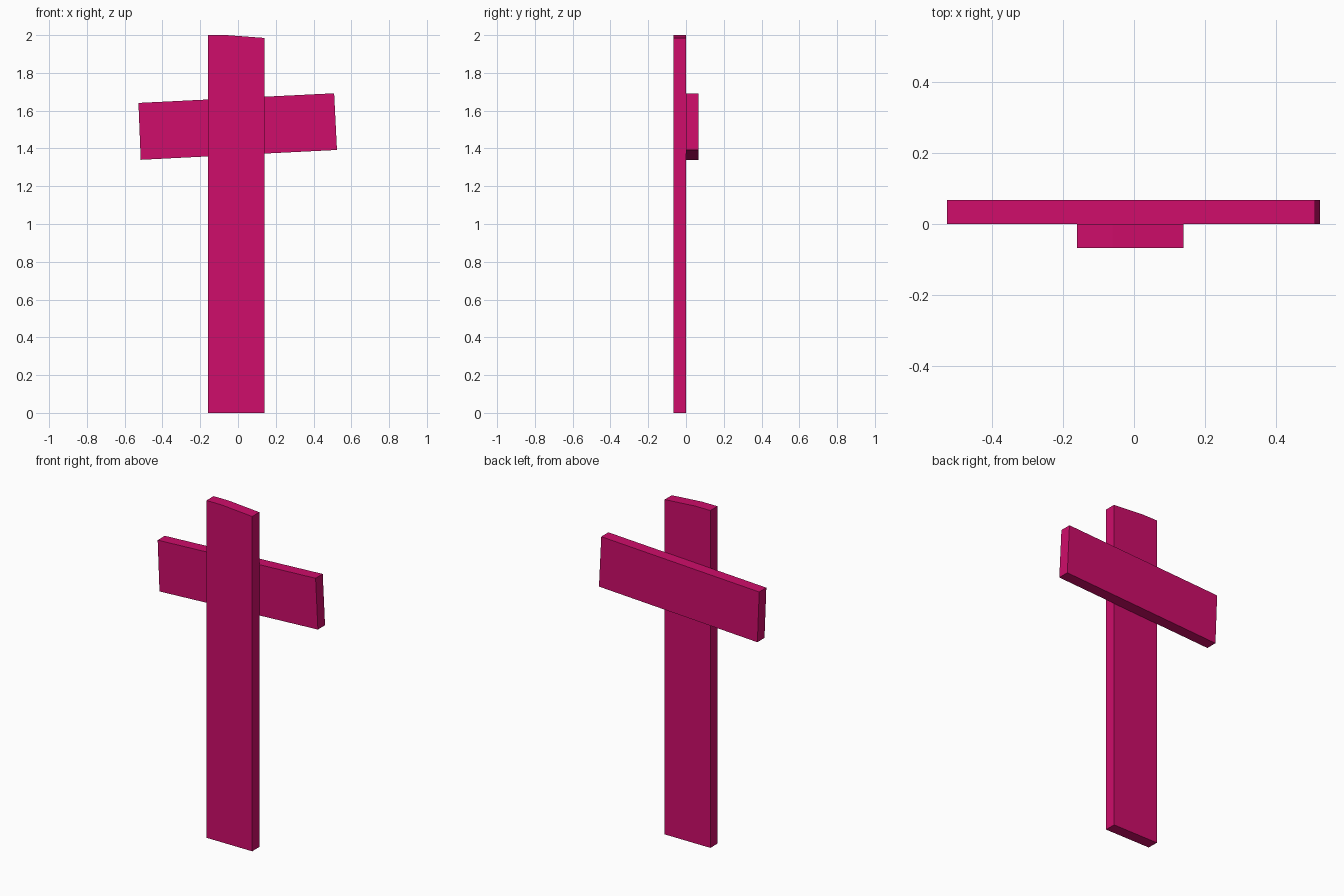
import bpy
import bmesh

cube = bpy.data.objects.get("Cube")
if cube:
    bpy.data.objects.remove(cube, do_unlink=True)

# Single painted-wood colour
paint = bpy.data.materials.new("magenta_paint")
paint.use_nodes = True
colour = (0.62, 0.004, 0.145, 1.0)
paint.diffuse_color = colour
paint.node_tree.nodes["Principled BSDF"].inputs["Base Color"].default_value = colour


def plank(name, outline, y_front, y_back):
    """Extrude an x-z outline from y_front to y_back."""
    bm = bmesh.new()
    face = bm.faces.new([bm.verts.new((x, y_front, z)) for x, z in outline])
    side = bmesh.ops.extrude_face_region(bm, geom=[face])
    moved = [v for v in side["geom"] if isinstance(v, bmesh.types.BMVert)]
    bmesh.ops.translate(bm, verts=moved, vec=(0, y_back - y_front, 0))
    # Keep a closed, outward-facing box
    bmesh.ops.recalc_face_normals(bm, faces=bm.faces)
    mesh = bpy.data.meshes.new(name)
    bm.to_mesh(mesh)
    bm.free()
    mesh.materials.append(paint)
    obj = bpy.data.objects.new(name, mesh)
    bpy.context.collection.objects.link(obj)
    return obj


THICK = 0.067

# Upright post with a slightly worn top corner
plank("upright_post",
      [(-0.16, 0), (0.14, 0), (0.14, 1.985), (-0.06, 2.0), (-0.16, 2.0)],
      -THICK, 0.0)

# Tilted crossboard fixed behind the post
plank("crossboard",
      [(-0.515, 1.34), (0.524, 1.392), (0.509, 1.692), (-0.527, 1.641)],
      0.0, THICK)
